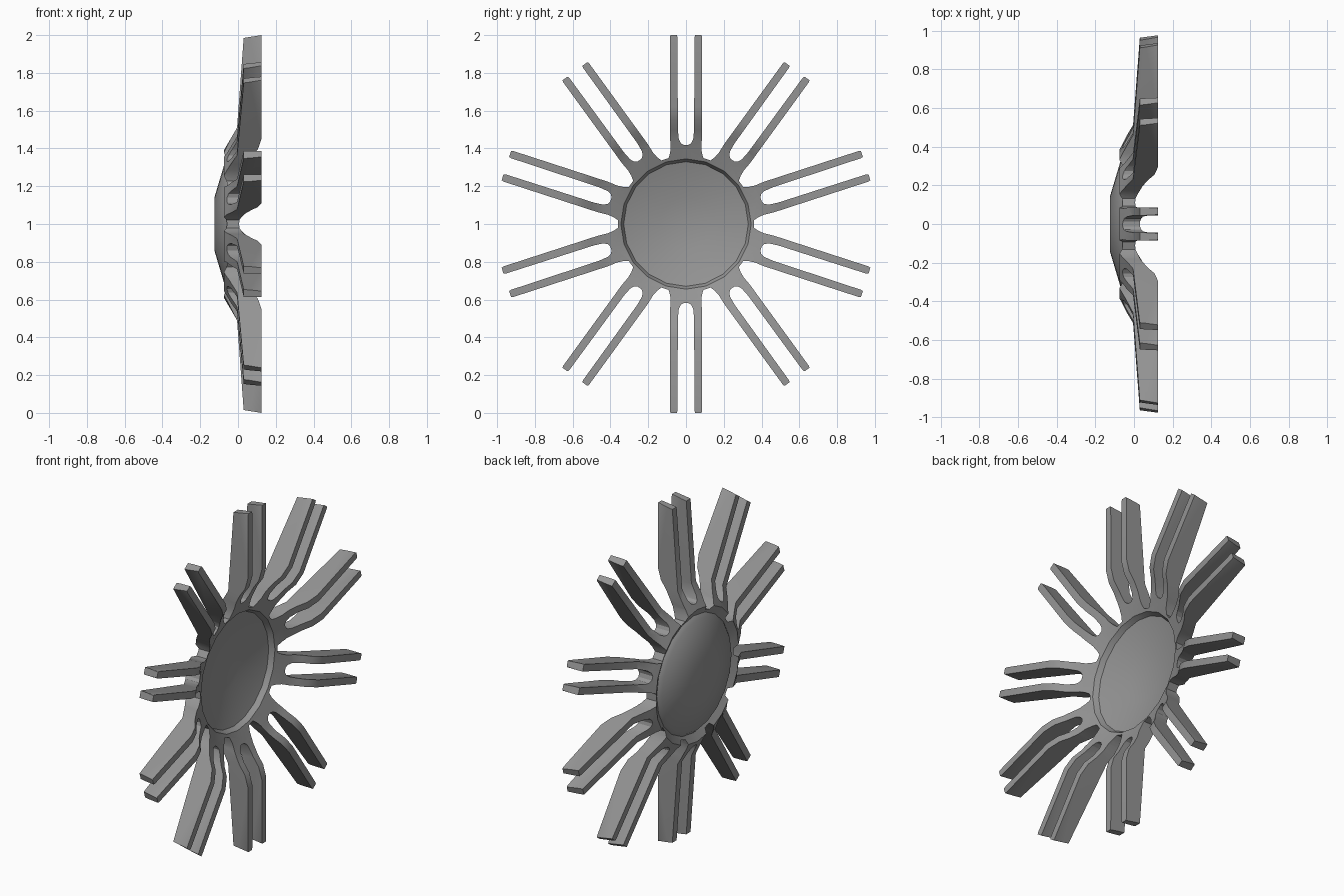
import bpy, bmesh, math
from math import cos, sin, pi

if "Cube" in bpy.data.objects:
    bpy.data.objects.remove(bpy.data.objects["Cube"])

PAIRS = 10
STEP = pi / PAIRS

grey = bpy.data.materials.new("mid_grey")
grey.use_nodes = True
grey.diffuse_color = (0.3, 0.3, 0.3, 1)
grey.node_tree.nodes["Principled BSDF"].inputs["Base Color"].default_value = (0.3, 0.3, 0.3, 1)


def finish(bm, name):
    bmesh.ops.recalc_face_normals(bm, faces=bm.faces)
    mesh = bpy.data.meshes.new(name)
    bm.to_mesh(mesh)
    bm.free()
    mesh.materials.append(grey)
    obj = bpy.data.objects.new(name, mesh)
    bpy.context.collection.objects.link(obj)
    return obj


# Dished wheel section as (radius, x), from domed side round to hollow side
section = [(0, -.125), (.14, -.125), (.325, -.07), (.345, -.05), (.39, -.075),
           (.51, -.005), (.985, .03), (1.0, .125), (.62, .125), (.55, .105),
           (.5, .07), (.45, .045), (.4, .022), (.345, 0), (.33, -.03),
           (.14, -.085), (0, -.085)]


def ring(bm, r, x):
    if r == 0:
        return [bm.verts.new((x, 0, 1))] * (2 * PAIRS)
    verts = []
    for j in range(2 * PAIRS):
        # Outer rings are ten-sided so every spoke keeps flat ends
        k = r / cos(STEP) if j % 2 and r > .42 else r
        a = pi / 2 + j * STEP
        verts.append(bm.verts.new((x, k * cos(a), 1 + k * sin(a))))
    return verts


bm = bmesh.new()
rings = [ring(bm, r, x) for r, x in section]
for a, b in zip(rings, rings[1:]):
    for j in range(2 * PAIRS):
        n = (j + 1) % (2 * PAIRS)
        bm.faces.new(dict.fromkeys((a[j], a[n], b[n], b[j])))
wheel = finish(bm, "spoked_wheel")

# Half outline of one spoke pair (along, across): slot, tip, outer edge, gully
half = [(.418, .012), (.428, .028), (.45, .038), (.5, .043), (.99, .045),
        (1.003, .05), (1.003, .08), (.99, .085), (.46, .085), (.41, .081),
        (.377, .084), (.349, .092)]
pair = [(s, -t) for s, t in reversed(half)] + half

bm = bmesh.new()
outline = []
for i in range(PAIRS):
    a = pi / 2 + 2 * i * STEP
    for s, t in pair:
        outline.append(bm.verts.new((-.3, s * cos(a) - t * sin(a), 1 + s * sin(a) + t * cos(a))))
face = bm.faces.new(outline)
moved = bmesh.ops.extrude_face_region(bm, geom=[face])["geom"]
bmesh.ops.translate(bm, vec=(.6, 0, 0), verts=[v for v in moved if isinstance(v, bmesh.types.BMVert)])
cutter = finish(bm, "spoke_outline_cutter")

# Trim the dish to the spoke outline
cut = wheel.modifiers.new("trim", 'BOOLEAN')
cut.operation = 'INTERSECT'
cut.solver = 'EXACT'
cut.object = cutter
bpy.ops.object.select_all(action='DESELECT')
bpy.context.view_layer.objects.active = wheel
wheel.select_set(True)
bpy.ops.object.modifier_apply(modifier=cut.name)
bpy.data.objects.remove(cutter)
bpy.ops.object.shade_smooth_by_angle(angle=math.radians(30))
